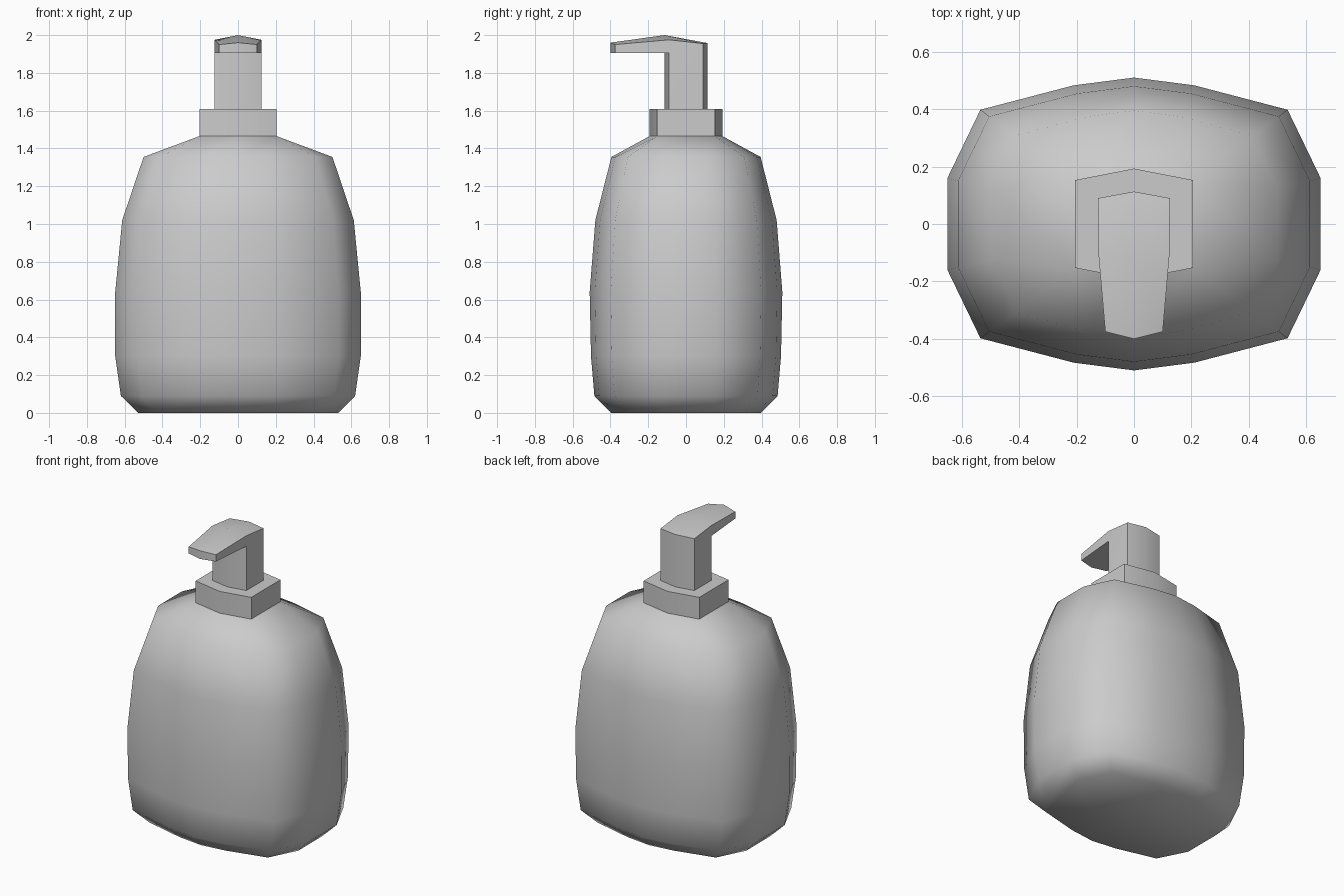
import bpy, bmesh, math

if "Cube" in bpy.data.objects:
    bpy.data.objects.remove(bpy.data.objects["Cube"])


def mirror_outline(quarter):
    """Full outline (counter-clockwise) from +x,+y points ordered from the x side to x = 0."""
    upper = quarter + [(-x, y) for x, y in reversed(quarter[:-1])]
    return upper + [(-x, -y) for x, y in upper]


def loft(bm, rings):
    """Skin between successive rings and cap both ends."""
    loops = [[bm.verts.new(p) for p in r] for r in rings]
    n = len(loops[0])
    for a, b in zip(loops, loops[1:]):
        for i in range(n):
            j = (i + 1) % n
            bm.faces.new((a[i], a[j], b[j], b[i]))
    bm.faces.new(loops[0][::-1])
    bm.faces.new(loops[-1])
    return loops


def finish(bm, name, angle):
    bmesh.ops.remove_doubles(bm, verts=bm.verts, dist=0.0005)
    bmesh.ops.recalc_face_normals(bm, faces=bm.faces)
    mesh = bpy.data.meshes.new(name)
    bm.to_mesh(mesh)
    bm.free()
    ob = bpy.data.objects.new(name, mesh)
    bpy.context.collection.objects.link(ob)
    bpy.ops.object.select_all(action='DESELECT')
    ob.select_set(True)
    bpy.context.view_layer.objects.active = ob
    bpy.ops.object.shade_smooth_by_angle(angle=math.radians(angle))
    return ob


# Bottle: one 14-sided outline scaled up the height, closing to a six-sided neck
body = mirror_outline([(0.65, 0.16), (0.535, 0.398), (0.21, 0.483), (0, 0.51)])
neck = mirror_outline([(0.205, 0.153)] * 3 + [(0, 0.193)])
levels = [(0.0, 0.53, 0.395), (0.09, 0.62, 0.485), (0.30, 0.65, 0.503),
          (0.64, 0.65, 0.51), (1.02, 0.613, 0.48), (1.355, 0.50, 0.395)]
rings = [[(x * hx / 0.65, y * hy / 0.51, z) for x, y in body] for z, hx, hy in levels]
# duplicate neck corners are spread by a hair so the loft can be welded cleanly
rings += [[(x, y, z) for x, y in neck] for z in (1.465, 1.61)]
bm = bmesh.new()
loft(bm, rings)
finish(bm, "bottle", 60)

# Pump: six-sided stem whose top grows forward into a ridged nozzle
stem = mirror_outline([(0.125, 0.09), (0, 0.113)])
top_z = [1.955, 1.958, 1.955, 1.975, 2.0, 1.975]
bm = bmesh.new()
low, mid, top = loft(bm, [[(x, y, 1.61) for x, y in stem],
                          [(x, y, 1.905) for x, y in stem],
                          [(x, y, z) for (x, y), z in zip(stem, top_z)]])
# roof split along the ridge, front of the head opened for the nozzle
bmesh.ops.delete(bm, geom=[bm.faces.get(top), bm.faces.get((mid[3], mid[4], top[4], top[3])),
                           bm.faces.get((mid[4], mid[5], top[5], top[4]))], context='FACES_ONLY')
bm.faces.new((top[0], top[1], top[4], top[5]))
bm.faces.new((top[1], top[2], top[3], top[4]))
tip = [(-0.10, -0.375), (0, -0.40), (0.10, -0.375)]
tip_low = [bm.verts.new((x, y, 1.905)) for x, y in tip]
tip_top = [bm.verts.new((x, y, z)) for (x, y), z in zip(tip, (1.95, 1.96, 1.95))]
for i in range(2):
    bm.faces.new((mid[3 + i], mid[4 + i], tip_low[i + 1], tip_low[i]))
    bm.faces.new((top[3 + i], tip_top[i], tip_top[i + 1], top[4 + i]))
    bm.faces.new((tip_low[i], tip_low[i + 1], tip_top[i + 1], tip_top[i]))
for k, i in ((3, 0), (5, 2)):
    bm.faces.new((mid[k], tip_low[i], tip_top[i], top[k]))
finish(bm, "pump_head", 50)
